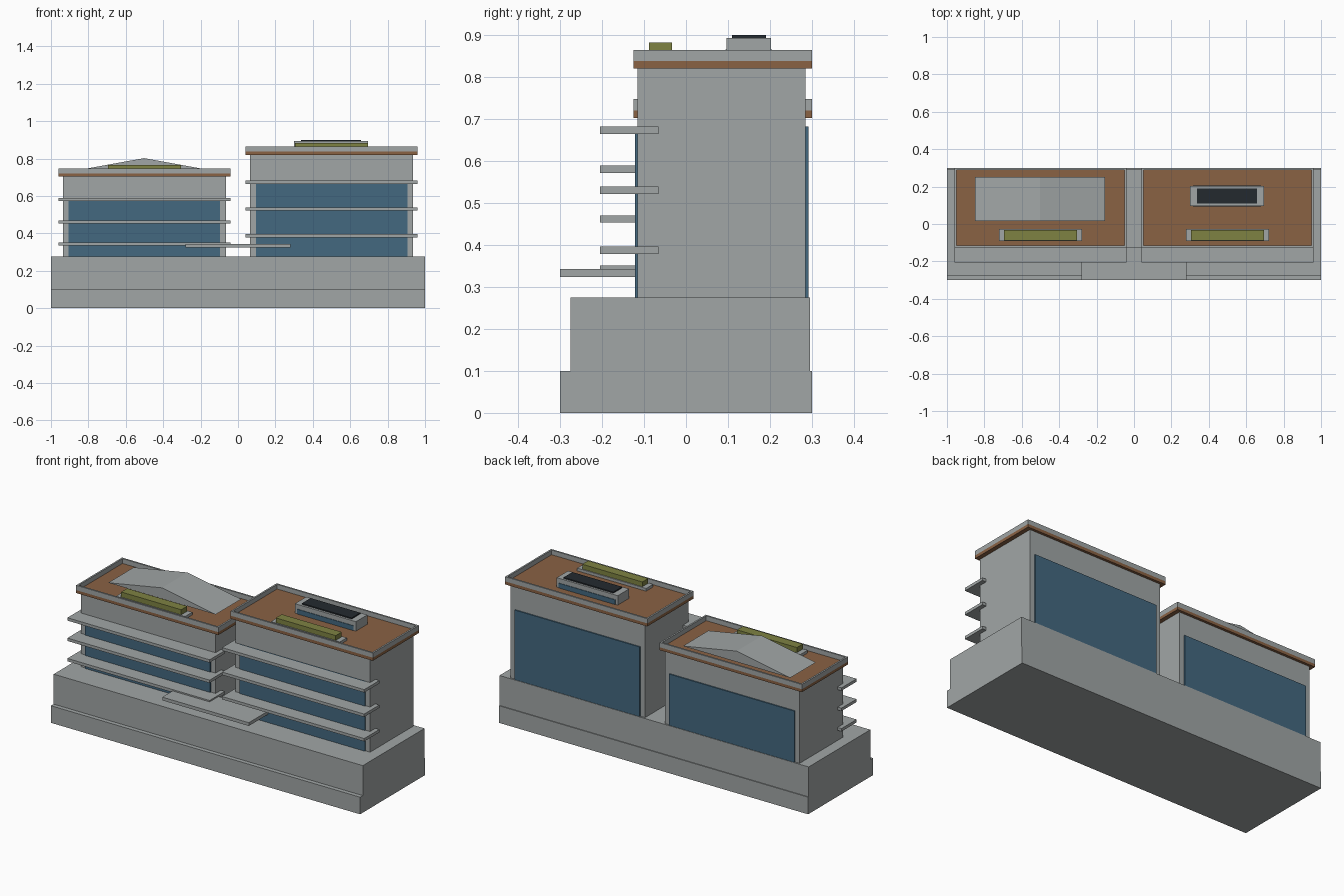
import bpy, bmesh

if "Cube" in bpy.data.objects:
    bpy.data.objects.remove(bpy.data.objects["Cube"])


def material(name, rgb):
    m = bpy.data.materials.new(name)
    lin = [(c / 255 / 12.92) if c < 11 else ((c / 255 + 0.055) / 1.055) ** 2.4 for c in rgb]
    m.diffuse_color = (*lin, 1)
    m.use_nodes = True
    m.node_tree.nodes["Principled BSDF"].inputs["Base Color"].default_value = m.diffuse_color
    return m


CONCRETE = material("concrete", (161, 166, 166))
GLASS = material("blue_glass", (67, 104, 128))
TIMBER = material("timber", (138, 98, 68))
PLANTS = material("plants", (126, 130, 66))
DARK = material("dark_panel", (36, 42, 47))


def mesh_object(name, bm, mat):
    bmesh.ops.recalc_face_normals(bm, faces=bm.faces)
    me = bpy.data.meshes.new(name)
    bm.to_mesh(me)
    bm.free()
    me.materials.append(mat)
    ob = bpy.data.objects.new(name, me)
    bpy.context.collection.objects.link(ob)
    return ob


def extrude(name, points, offset, mat):
    """Closed profile swept along an offset vector."""
    bm = bmesh.new()
    face = bm.faces.new([bm.verts.new(p) for p in points])
    res = bmesh.ops.extrude_face_region(bm, geom=[face])
    verts = [g for g in res["geom"] if isinstance(g, bmesh.types.BMVert)]
    bmesh.ops.translate(bm, verts=verts, vec=offset)
    return mesh_object(name, bm, mat)


def box(name, x, y, z, mat):
    pts = [(x[0], y[0], z[0]), (x[1], y[0], z[0]), (x[1], y[1], z[0]), (x[0], y[1], z[0])]
    return extrude(name, pts, (0, 0, z[1] - z[0]), mat)


def parapet(name, x, y, z, t, mat):
    """Rectangular wall ring: side walls run full depth, the others fit between."""
    box(name + "_left", (x[0], x[0] + t), y, z, mat)
    box(name + "_right", (x[1] - t, x[1]), y, z, mat)
    box(name + "_front", (x[0] + t, x[1] - t), (y[0], y[0] + t), z, mat)
    box(name + "_back", (x[0] + t, x[1] - t), (y[1] - t, y[1]), z, mat)


def tower(side, cx, wall_top, band_top, rim_top, glass_top, slab_tops, plant_top):
    def span(half):
        return (cx - half, cx + half)
    box(side + "_tower_walls", span(0.435), (-0.115, 0.285), (0.275, wall_top), CONCRETE)
    # curtain walls on both long faces
    box(side + "_front_glass", span(0.405), (-0.121, -0.115), (0.275, glass_top), GLASS)
    box(side + "_back_glass", span(0.405), (0.285, 0.292), (0.275, glass_top), GLASS)
    # balcony slabs wrapping the front corners
    for i, top in enumerate(slab_tops):
        box(f"{side}_balcony_{i + 1}", span(0.46), (-0.205, -0.065), (top - 0.017, top), CONCRETE)
    # timber roof deck with a rim
    box(side + "_roof_deck", span(0.46), (-0.125, 0.30), (wall_top, band_top), TIMBER)
    parapet(side + "_parapet", span(0.46), (-0.125, 0.30), (band_top, rim_top), 0.01, CONCRETE)
    # planter
    box(side + "_planter", span(0.223), (-0.092, -0.027), (band_top, band_top + 0.016), CONCRETE)
    box(side + "_hedge", span(0.194), (-0.088, -0.033), (band_top + 0.016, plant_top), PLANTS)


# stepped base
box("plinth", (-1, 1), (-0.30, 0.30), (0, 0.10), CONCRETE)
box("podium", (-1, 1), (-0.275, 0.295), (0.10, 0.275), CONCRETE)

tower("left", -0.5, 0.703, 0.72, 0.748, 0.575, (0.351, 0.47, 0.589), 0.766)
tower("right", 0.5, 0.82, 0.838, 0.865, 0.682, (0.396, 0.539, 0.682), 0.882)

# entrance canopy between the towers
box("entrance_canopy", (-0.28, 0.28), (-0.30, -0.122), (0.324, 0.343), CONCRETE)

# low gabled roof on the left tower
extrude("gable_roof", [(-0.85, 0.015, 0.739), (-0.155, 0.015, 0.739), (-0.5025, 0.015, 0.802)],
        (0, 0.235, 0), CONCRETE)

# rooftop pavilion on the right tower
box("pavilion", (0.30, 0.695), (0.097, 0.202), (0.838, 0.893), CONCRETE)
for name, y in (("front", (0.094, 0.097)), ("back", (0.202, 0.205))):
    box("pavilion_glass_" + name, (0.315, 0.68), y, (0.838, 0.866), GLASS)
box("pavilion_skylight", (0.337, 0.658), (0.11, 0.19), (0.893, 0.90), DARK)
